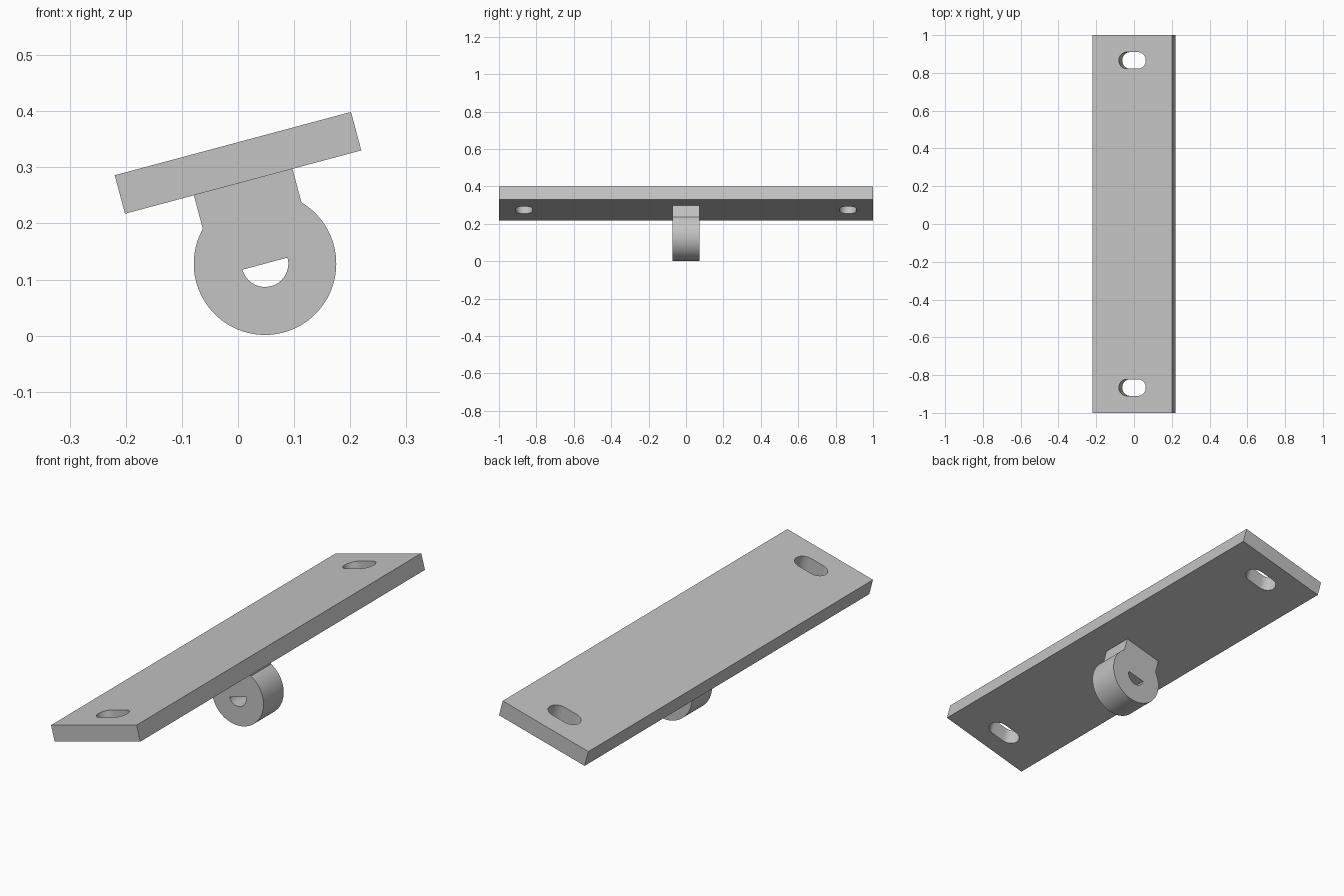
import bpy, bmesh
from math import sin, cos, pi, asin, radians
from mathutils import Matrix, Vector

cube = bpy.data.objects.get("Cube")
if cube:
    bpy.data.objects.remove(cube, do_unlink=True)

grey = bpy.data.materials.new("plain_grey")
grey.use_nodes = True
COLOUR = (0.55, 0.55, 0.55, 1)
grey.diffuse_color = COLOUR
grey.node_tree.nodes["Principled BSDF"].inputs["Base Color"].default_value = COLOUR

PLATE_HALF_WIDTH, PLATE_THICK = 0.218, 0.071
SLOT_Y, SLOT_RADIUS, SLOT_HALF = 0.866, 0.044, 0.074
EYE_Z, EYE_RADIUS, HOLE_RADIUS = -0.186, 0.127, 0.0415
NECK_HALF, EYE_THICK = 0.091, 0.142

# The whole bracket leans about the y axis
TILT = Matrix.Translation((0, 0, 0.308)) @ Matrix.Rotation(radians(-15), 4, "Y")


def arc(cx, cy, r, start, end, steps):
    angles = [start + (end - start) * i / steps for i in range(steps + 1)]
    return [(cx + r * cos(a), cy + r * sin(a)) for a in angles]


def prism(name, loops, depth, matrix):
    """Extrude an outline with holes, centred on its own plane."""
    bm = bmesh.new()
    edges = []
    for loop in loops:
        verts = [bm.verts.new((x, y, -depth / 2)) for x, y in loop]
        edges += [bm.edges.new((v, verts[i - 1])) for i, v in enumerate(verts)]
    bmesh.ops.triangle_fill(bm, edges=edges, use_beauty=True)
    ext = bmesh.ops.extrude_face_region(bm, geom=bm.faces[:], use_keep_orig=True)
    top = [g for g in ext["geom"] if isinstance(g, bmesh.types.BMVert)]
    bmesh.ops.translate(bm, verts=top, vec=Vector((0, 0, depth)))
    bmesh.ops.recalc_face_normals(bm, faces=bm.faces[:])
    bm.transform(matrix)
    mesh = bpy.data.meshes.new(name)
    bm.to_mesh(mesh)
    bm.free()
    mesh.materials.append(grey)
    obj = bpy.data.objects.new(name, mesh)
    bpy.context.collection.objects.link(obj)
    bpy.ops.object.select_all(action="DESELECT")
    obj.select_set(True)
    bpy.context.view_layer.objects.active = obj
    bpy.ops.object.shade_smooth_by_angle(angle=radians(25))
    return obj


# Mounting plate with a rounded slot near each end
w = PLATE_HALF_WIDTH
plate_loops = [[(-w, -1), (w, -1), (w, 1), (-w, 1)]]
offset = SLOT_HALF - SLOT_RADIUS
for y in (-SLOT_Y, SLOT_Y):
    plate_loops.append(arc(offset, y, SLOT_RADIUS, -pi / 2, pi / 2, 20)
                       + arc(-offset, y, SLOT_RADIUS, pi / 2, 3 * pi / 2, 20))
prism("mounting_plate", plate_loops, PLATE_THICK, TILT)

# Hanging eye: neck and round lug in one outline, with a half-round hole
neck_angle = pi / 2 - asin(NECK_HALF / EYE_RADIUS)
neck_top = -PLATE_THICK / 2 + 0.005
lug = arc(0, EYE_Z, EYE_RADIUS, pi - neck_angle, 2 * pi + neck_angle, 72)
outline = lug + [(NECK_HALF, neck_top), (-NECK_HALF, neck_top)]
hole = arc(0, EYE_Z, HOLE_RADIUS, pi, 2 * pi, 32)
prism("hanging_eye", [outline, hole], EYE_THICK,
      TILT @ Matrix.Rotation(pi / 2, 4, "X"))
